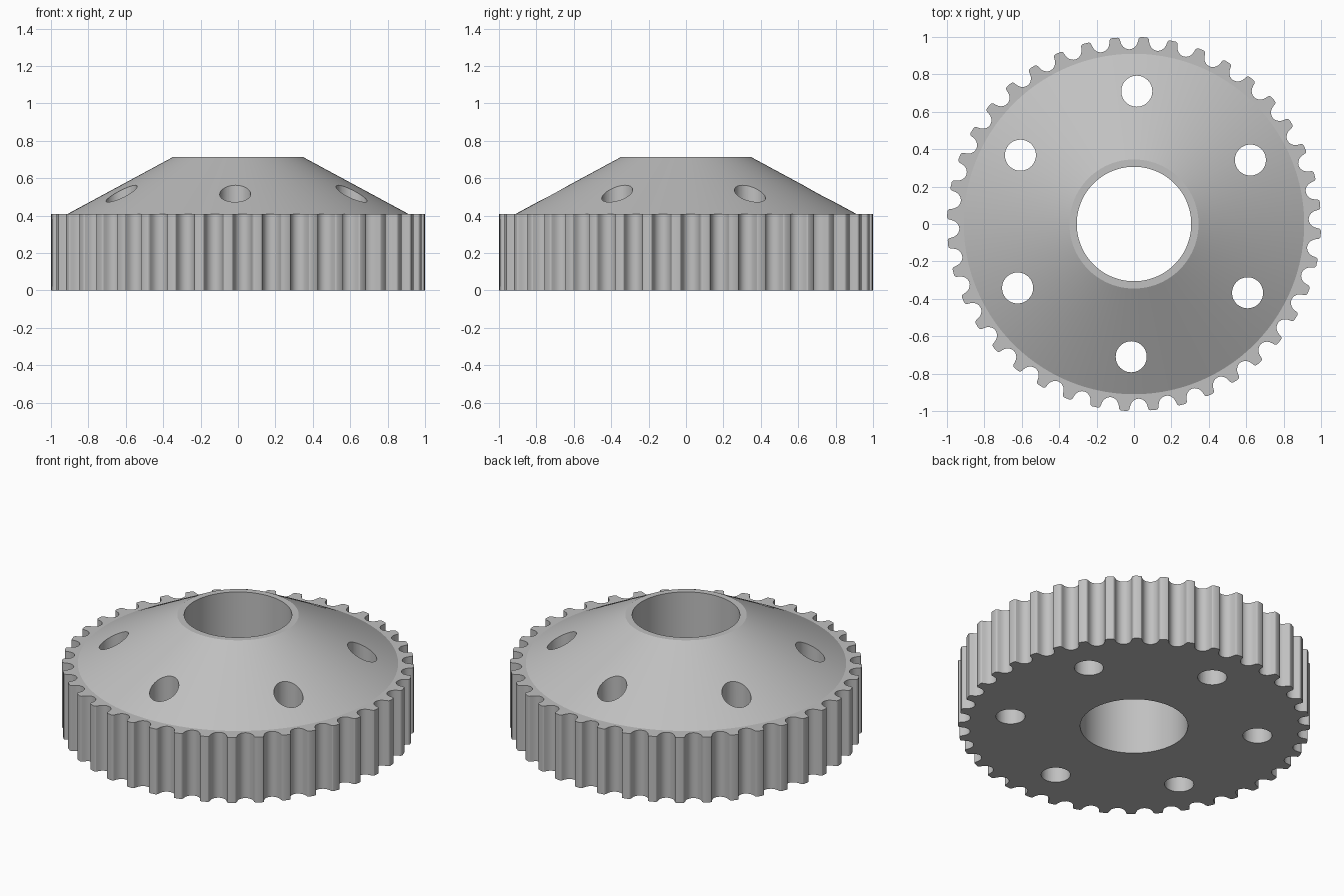
import bpy, bmesh
from math import sin, cos, pi, radians

cube = bpy.data.objects.get("Cube")
if cube:
    bpy.data.objects.remove(cube, do_unlink=True)

TEETH = 40
RIM_Z, TOP_Z = 0.41, 0.715
BORE_R, COLLAR_R, CONE_R = 0.306, 0.345, 0.91
GROOVE_PHASE = pi / 2 + 0.026

grey = bpy.data.materials.new("machined grey")
grey.use_nodes = True
color = (0.53, 0.53, 0.53, 1)
grey.diffuse_color = color
grey.node_tree.nodes["Principled BSDF"].inputs["Base Color"].default_value = color


def groove_outline():
    """One pitch as (angle, radius): round groove with rounded tooth corners."""
    half = [(0.048 * sin(a), 0.983 - 0.049 * cos(a))
            for a in (radians(d) for d in range(0, 81, 16))]
    half += [(0.064 - 0.014 * cos(a), 0.986 + 0.014 * sin(a))
             for a in (radians(d) for d in range(0, 91, 30))]
    left = [(-t, r) for t, r in reversed(half[1:])]
    return left + half


# Polar outline of the whole toothed rim
outline = [(GROOVE_PHASE + i * 2 * pi / TEETH + t, r)
           for i in range(TEETH) for t, r in groove_outline()]

# Pulley body: closed loops running from the bore around the section and back
bm = bmesh.new()


def ring(z, radius=None):
    return [bm.verts.new(((radius or r) * cos(a), (radius or r) * sin(a), z))
            for a, r in outline]


loops = [ring(0, BORE_R), ring(0), ring(RIM_Z), ring(RIM_Z, CONE_R),
         ring(TOP_Z, COLLAR_R), ring(TOP_Z, BORE_R)]
count = len(outline)
for k, low in enumerate(loops):
    high = loops[(k + 1) % len(loops)]
    for i in range(count):
        j = (i + 1) % count
        bm.faces.new((low[i], low[j], high[j], high[i]))
bmesh.ops.recalc_face_normals(bm, faces=bm.faces)
mesh = bpy.data.meshes.new("toothed_pulley")
bm.to_mesh(mesh)
bm.free()
mesh.materials.append(grey)
pulley = bpy.data.objects.new("toothed_pulley", mesh)
bpy.context.collection.objects.link(pulley)

# Six vertical through holes
bm = bmesh.new()
for i in range(6):
    a = pi / 2 - 0.021 + i * pi / 3
    made = bmesh.ops.create_cone(bm, cap_ends=True, segments=48,
                                 radius1=0.083, radius2=0.083, depth=2)
    bmesh.ops.translate(bm, verts=made["verts"],
                        vec=(0.71 * cos(a), 0.71 * sin(a), 0.3))
drill_mesh = bpy.data.meshes.new("hole_cutter")
bm.to_mesh(drill_mesh)
bm.free()
drill_mesh.materials.append(grey)
drill = bpy.data.objects.new("hole_cutter", drill_mesh)
drill.hide_render = True
bpy.context.collection.objects.link(drill)

cut = pulley.modifiers.new("bolt holes", 'BOOLEAN')
cut.operation = 'DIFFERENCE'
cut.solver = 'EXACT'
cut.object = drill
bpy.ops.object.select_all(action='DESELECT')
bpy.context.view_layer.objects.active = pulley
pulley.select_set(True)
bpy.ops.object.modifier_apply(modifier=cut.name)
bpy.data.objects.remove(drill, do_unlink=True)

# Smooth curved walls, crisp rims
bpy.ops.object.shade_smooth_by_angle(angle=radians(25))
